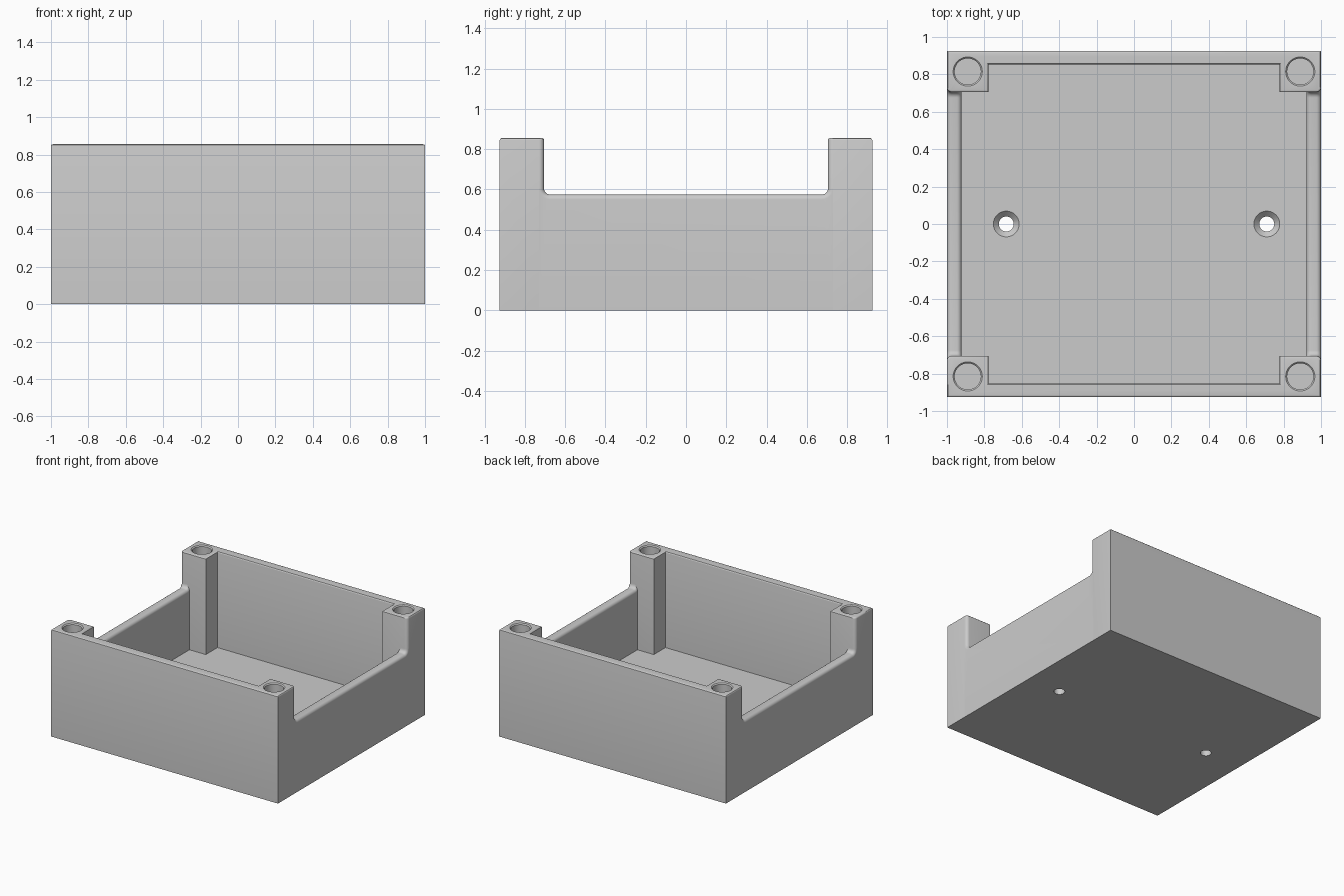
import bpy, bmesh, math

cube = bpy.data.objects.get("Cube")
if cube:
    bpy.data.objects.remove(cube, do_unlink=True)

# Main dimensions
X, Y, H = 1.0, 0.925, 0.855       # outer half sizes and height
IN_X, IN_Y = 0.922, 0.852         # cavity half sizes
POST_X, POST_Y = 0.778, 0.705     # inner faces of the corner posts
FLOOR, SILL = 0.09, 0.575         # floor top and low side wall top
ROUND, FILLET = 0.025, 0.03       # sill edge rounding and notch corner radius

grey = bpy.data.materials.new("plain grey")
grey.use_nodes = True
grey.diffuse_color = (0.6, 0.6, 0.6, 1)
bsdf = next(n for n in grey.node_tree.nodes if n.type == 'BSDF_PRINCIPLED')
bsdf.inputs["Base Color"].default_value = grey.diffuse_color


def finish(name, bm):
    bmesh.ops.recalc_face_normals(bm, faces=bm.faces)
    mesh = bpy.data.meshes.new(name)
    bm.to_mesh(mesh)
    bm.free()
    mesh.materials.append(grey)
    obj = bpy.data.objects.new(name, mesh)
    bpy.context.collection.objects.link(obj)
    return obj


def arc(cx, cy, r, start, end, steps=6):
    angles = [math.radians(start + (end - start) * i / steps) for i in range(steps + 1)]
    return [(cx + r * math.cos(a), cy + r * math.sin(a)) for a in angles]


def prism(name, outline, height, bevel=0):
    bm = bmesh.new()
    base = bm.faces.new([bm.verts.new((x, y, 0)) for x, y in outline])
    top = bmesh.ops.extrude_face_region(bm, geom=[base], use_keep_orig=True)["geom"]
    bmesh.ops.translate(bm, vec=(0, 0, height),
                        verts=[v for v in top if isinstance(v, bmesh.types.BMVert)])
    bmesh.ops.recalc_face_normals(bm, faces=bm.faces)
    if bevel:
        rim = [e for e in bm.edges if all(v.co.z > height - 0.001 for v in e.verts)]
        bmesh.ops.bevel(bm, geom=rim, offset=bevel, segments=3, profile=0.5,
                        affect='EDGES')
    return finish(name, bm)


def lathe_cutter(profile, x, y, sides=48):
    bm = bmesh.new()
    rings = [[bm.verts.new((x + r * math.cos(2 * math.pi * i / sides),
                            y + r * math.sin(2 * math.pi * i / sides), z))
              for i in range(sides)] for r, z in profile]
    for a, b in zip(rings, rings[1:]):
        for i in range(sides):
            j = (i + 1) % sides
            bm.faces.new((a[i], a[j], b[j], b[i]))
    bm.faces.new(rings[0])
    bm.faces.new(rings[-1])
    cutter = finish("hole_cutter", bm)
    cutter.hide_render = True
    return cutter


def activate(obj):
    bpy.ops.object.select_all(action='DESELECT')
    obj.select_set(True)
    bpy.context.view_layer.objects.active = obj


def drill(obj, cutter):
    mod = obj.modifiers.new("hole", 'BOOLEAN')
    mod.operation, mod.solver, mod.object = 'DIFFERENCE', 'EXACT', cutter
    activate(obj)
    bpy.ops.object.modifier_apply(modifier=mod.name)
    bpy.data.objects.remove(cutter, do_unlink=True)


parts = []

# Front and back walls, each with two corner posts and a blind hole in each post
half = [(0, IN_Y), (POST_X, IN_Y), (POST_X, POST_Y)]
half += arc(X - ROUND, POST_Y + ROUND, ROUND, -90, 0) + [(X, Y)]
outline = half[1:] + [(-x, y) for x, y in reversed(half[1:])]
for name, side in (("front_wall_with_posts", -1), ("back_wall_with_posts", 1)):
    wall = prism(name, [(x, side * y) for x, y in outline], H, bevel=0.01)
    for sx in (-1, 1):
        drill(wall, lathe_cutter([(0.07, H - 0.1), (0.07, H - 0.008),
                                  (0.078, H), (0.078, H + 0.05)],
                                 sx * 0.889, side * 0.815))
    parts.append(wall)

# Floor plate fitted between walls and posts, with two countersunk screw holes
quarter = [(IN_X, POST_Y), (POST_X, POST_Y), (POST_X, IN_Y)]
right = [(x, -y) for x, y in reversed(quarter)] + quarter
floor = prism("floor", right + [(-x, -y) for x, y in right], FLOOR)
for x in (-0.683, 0.71):
    drill(floor, lathe_cutter([(0.04, -0.05), (0.04, FLOOR - 0.03),
                               (0.069, FLOOR), (0.069, FLOOR + 0.05)], x, 0))
parts.append(floor)


# Low side walls: a rounded sill swept along the notch and curving up into the posts
def side_wall(name, side):
    bm = bmesh.new()
    section = arc(X - ROUND, ROUND, ROUND, 0, -90) + arc(IN_X + ROUND, ROUND, ROUND, -90, -180)
    rows = []
    for cy, start in ((-POST_Y + FILLET, 180), (POST_Y - FILLET, 270)):
        for ny, nz in arc(0, 0, 1, start, start + 90):
            rows.append([bm.verts.new((side * x, cy + ny * (FILLET + d),
                                       SILL + FILLET + nz * (FILLET + d)))
                         for x, d in section])
    for a, b in zip(rows, rows[1:]):
        for i in range(len(section) - 1):
            bm.faces.new((a[i], a[i + 1], b[i + 1], b[i]))
    end = POST_Y + ROUND
    feet = [[bm.verts.new((side * x, y, 0)) for x in (X, IN_X)] for y in (-end, end)]
    for k, edge in ((0, 0), (1, -1)):
        bm.faces.new([r[edge] for r in rows] + [feet[1][k], feet[0][k]])
    for row, foot in ((rows[0], feet[0]), (rows[-1], feet[1])):
        bm.faces.new(row)
        bm.faces.new((row[0], row[-1], foot[1], foot[0]))
    bm.faces.new((feet[0][0], feet[0][1], feet[1][1], feet[1][0]))
    return finish(name, bm)


parts += [side_wall("left_side_wall", 1), side_wall("right_side_wall", -1)]

for part in parts:
    activate(part)
    bpy.ops.object.shade_smooth_by_angle(angle=math.radians(30))
